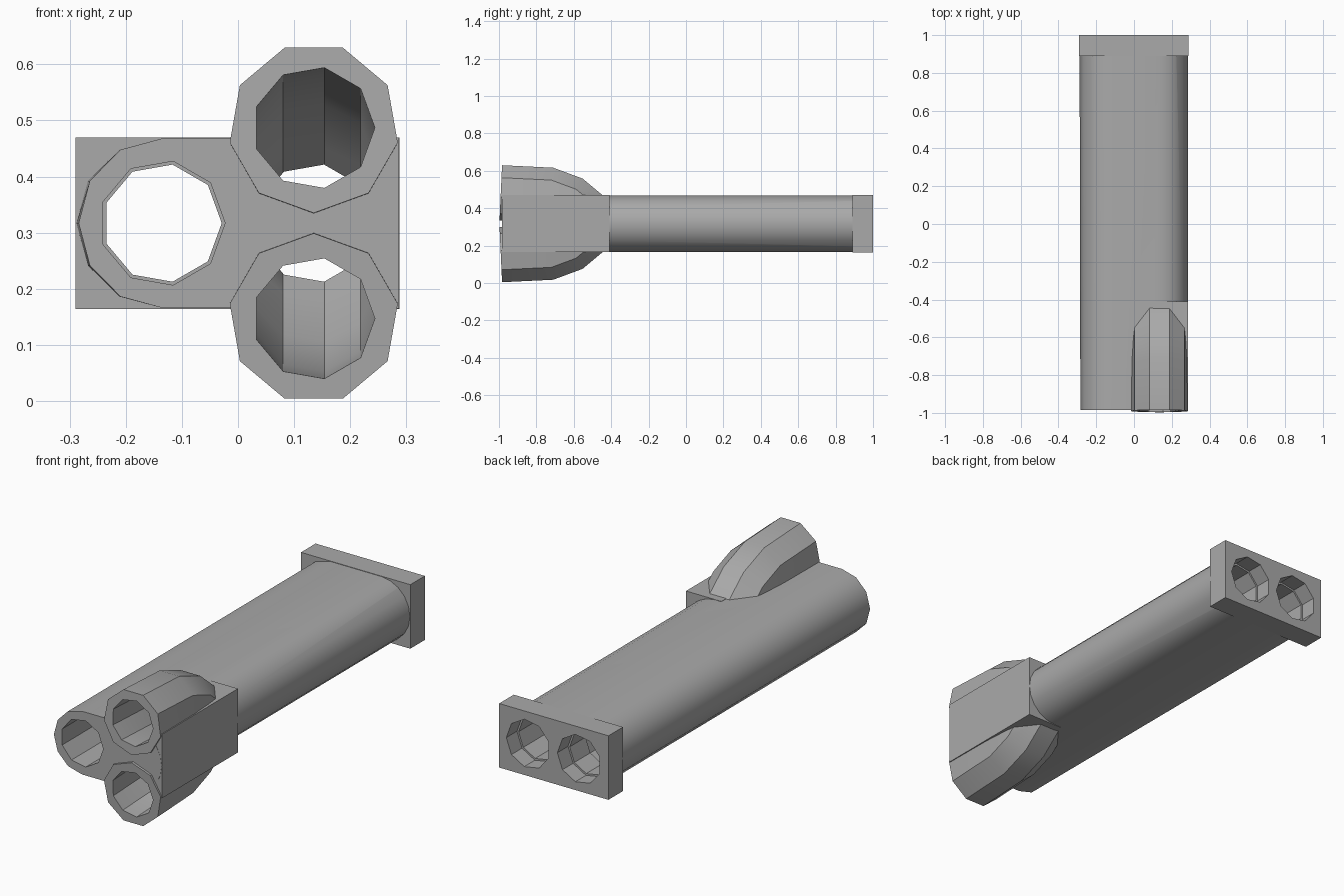
import bpy
import bmesh
from math import sin, cos, pi, radians, atan2

old = bpy.data.objects.get("Cube")
if old:
    bpy.data.objects.remove(old, do_unlink=True)

MID = 0.317      # height of the body axis
SIDE = 0.135     # offset of each bore from the centre
grey = bpy.data.materials.new("plain grey")
grey.use_nodes = True
grey.diffuse_color = (0.4, 0.4, 0.4, 1)
grey.node_tree.nodes["Principled BSDF"].inputs["Base Color"].default_value = (0.4, 0.4, 0.4, 1)


def loft(name, rings):
    """Skin a list of equal rings of points and cap both ends."""
    bm = bmesh.new()
    loops = [[bm.verts.new(p) for p in ring] for ring in rings]
    n = len(loops[0])
    for a, b in zip(loops, loops[1:]):
        for i in range(n):
            j = (i + 1) % n
            bm.faces.new((a[i], a[j], b[j], b[i]))
    bm.faces.new(loops[0][::-1])
    bm.faces.new(loops[-1])
    bmesh.ops.recalc_face_normals(bm, faces=bm.faces[:])
    mesh = bpy.data.meshes.new(name)
    bm.to_mesh(mesh)
    bm.free()
    ob = bpy.data.objects.new(name, mesh)
    bpy.context.collection.objects.link(ob)
    mesh.materials.append(grey)
    return ob


def box(name, x0, x1, y0, y1, z0, z1):
    return loft(name, [[(x0, y, z0), (x1, y, z0), (x1, y, z1), (x0, y, z1)] for y in (y0, y1)])


def tube(name, path, radius, start, flip=1, x=SIDE):
    """Nine-sided tube swept along (y, z) points; flip=-1 mirrors it below the axis."""
    rings = []
    for i, (y, z) in enumerate(path):
        a, b = path[max(i - 1, 0)], path[min(i + 1, len(path) - 1)]
        tilt = atan2(b[1] - a[1], b[0] - a[0])
        ring = []
        for k in range(9):
            t = start + k * 2 * pi / 9
            u = radius * sin(t)
            ring.append((x + radius * cos(t), y - u * sin(tilt), MID + flip * (z + u * cos(tilt))))
        rings.append(ring)
    return loft(name, rings)


def combine(target, other, operation):
    mod = target.modifiers.new(operation.lower(), "BOOLEAN")
    mod.operation, mod.solver, mod.object = operation, "EXACT", other
    bpy.context.view_layer.objects.active = target
    bpy.ops.object.modifier_apply(modifier=mod.name)
    bpy.data.objects.remove(other, do_unlink=True)


# Long body with rounded sides
def stadium(y, left_edge):
    pts = []
    for i in range(11):
        t = -pi / 2 + pi * i / 10
        pts.append((SIDE + 0.151 * cos(t), y, MID + 0.151 * sin(t)))
    for i in range(7):
        t = pi / 2 + pi * i / 6
        pts.append((-SIDE + left_edge * cos(t), y, MID + 0.151 * sin(t)))
    return pts


body = loft("twin_bore_body", [stadium(-0.985, 0.149), stadium(0.95, 0.153)])

# Square end flange and front side block
combine(body, box("end_flange", -0.29, 0.288, 0.89, 1.0, 0.164, 0.47), "UNION")
combine(body, box("side_block", 0.1, 0.287, -0.984, -0.41, 0.1645, 0.4695), "UNION")

# Branch tubes curving into the body from above and below
bend = [(-0.73, 0.158), (-0.625, 0.118), (-0.55, 0.053), (-0.47, -0.017)]
for flip in (1, -1):
    combine(body, tube("branch_tube", [(-0.99, 0.17)] + bend, 0.152, -pi / 2, flip), "UNION")

# Bores: straight ones, counterbores, then the curved branch bores
combine(body, tube("left_bore", [(-1.1, 0), (1.1, 0)], 0.106, 0, x=-SIDE), "DIFFERENCE")
combine(body, tube("left_front_bore", [(-1.1, 0), (0.8, 0)], 0.112, 0, x=-SIDE), "DIFFERENCE")
combine(body, tube("right_bore", [(-0.56, 0), (1.1, 0)], 0.106, 0), "DIFFERENCE")
for x in (-SIDE, SIDE):
    combine(body, tube("counterbore", [(0.92, 0), (1.1, 0)], 0.115, 0, x=x), "DIFFERENCE")
for flip in (1, -1):
    combine(body, tube("branch_bore", [(-1.1, 0.175)] + bend, 0.109, 0, flip), "DIFFERENCE")

bpy.ops.object.select_all(action="DESELECT")
body.select_set(True)
bpy.context.view_layer.objects.active = body
bpy.ops.object.shade_smooth_by_angle(angle=radians(32))
